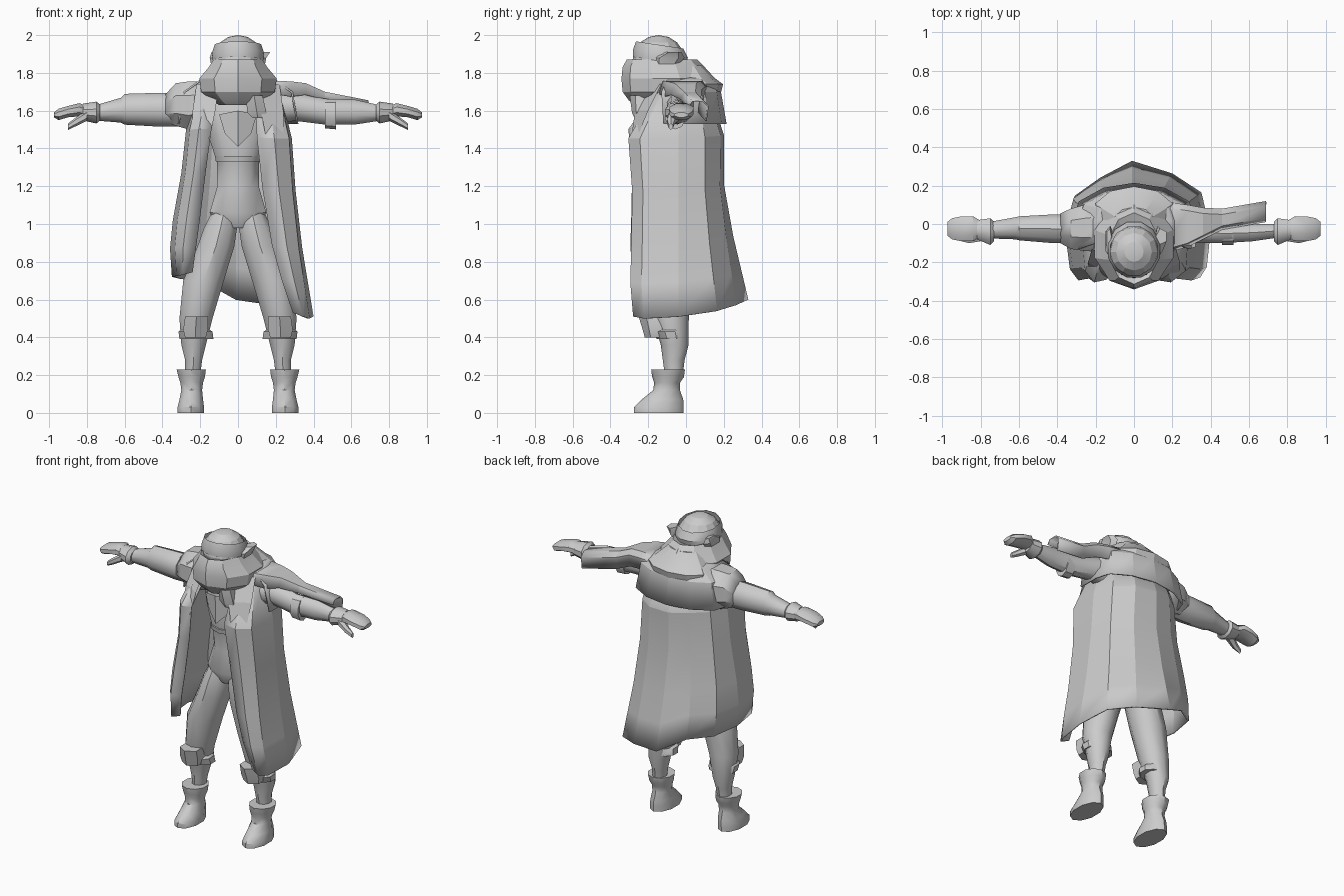
import bpy, bmesh, math
from mathutils import Vector

cube = bpy.data.objects.get("Cube")
if cube:
    bpy.data.objects.remove(cube, do_unlink=True)

grey = bpy.data.materials.new("plain grey")
grey.use_nodes = True
grey.diffuse_color = (.6, .6, .6, 1)
grey.node_tree.nodes["Principled BSDF"].inputs["Base Color"].default_value = grey.diffuse_color


def make_object(name, bm, smooth_angle):
    bmesh.ops.recalc_face_normals(bm, faces=bm.faces)
    mesh = bpy.data.meshes.new(name)
    bm.to_mesh(mesh)
    bm.free()
    mesh.materials.append(grey)
    obj = bpy.data.objects.new(name, mesh)
    bpy.context.collection.objects.link(obj)
    bpy.ops.object.select_all(action='DESELECT')
    bpy.context.view_layer.objects.active = obj
    obj.select_set(True)
    bpy.ops.object.shade_smooth_by_angle(angle=math.radians(smooth_angle))
    return obj


def bridge(name, rows, closed=False, capped=False, smooth_angle=12):
    """Skin rows of points that all have the same length."""
    bm = bmesh.new()
    rings = [[bm.verts.new(point) for point in row] for row in rows]
    count = len(rings[0])
    for low, high in zip(rings, rings[1:]):
        for i in range(count if closed else count - 1):
            j = (i + 1) % count
            bm.faces.new((low[i], low[j], high[j], high[i]))
    if capped:
        bm.faces.new(rings[0])
        bm.faces.new(rings[-1])
    return make_object(name, bm, smooth_angle)


def loft(name, sections, axis="z", side=1, sides=10, capped=True, smooth_angle=38):
    """Each section is position, then the two extents across the axis."""
    rows = []
    for pos, u_min, u_max, v_min, v_max in sections:
        row = []
        for i in range(sides):
            turn = math.tau * (i + .5) / sides
            grow = 1 / math.cos(math.pi / sides)
            u = (u_min + u_max) / 2 + (u_max - u_min) / 2 * grow * math.cos(turn)
            v = (v_min + v_max) / 2 + (v_max - v_min) / 2 * grow * math.sin(turn)
            row.append((side * u, v, pos) if axis == "z" else (side * pos, u, v))
        rows.append(row)
    return bridge(name, rows, closed=True, capped=capped, smooth_angle=smooth_angle)


def thicken(obj, amount):
    solid = obj.modifiers.new("thickness", 'SOLIDIFY')
    solid.thickness = amount
    solid.offset = -1


# Torso with belt
loft("torso", [(.98, -.1, .1, -.14, .02), (1.06, -.15, .15, -.18, .05),
               (1.2, -.11, .11, -.16, .03), (1.32, -.11, .11, -.18, .04),
               (1.48, -.16, .16, -.2, .08), (1.64, -.2, .2, -.16, .09),
               (1.74, -.1, .1, -.14, .06)])
loft("belt", [(1.33, -.117, .117, -.19, .05), (1.36, -.122, .122, -.195, .06)])

# Pointed neckerchief on the chest
bridge("chest_kerchief", [[(-.1, -.2, 1.58), (0, -.24, 1.6), (.1, -.2, 1.58)],
                          [(-.07, -.205, 1.48), (0, -.235, 1.41), (.07, -.205, 1.48)]])

for side, label in ((1, "left"), (-1, "right")):
    # Leg, knee pad and boot
    loft(label + "_leg", [(.2, .2, .28, -.11, -.02), (.28, .19, .28, -.12, -.01),
                          (.36, .17, .3, -.13, .01), (.5, .135, .31, -.17, .01),
                          (.7, .075, .29, -.19, .02), (.88, .02, .215, -.185, .04),
                          (.98, .005, .18, -.175, .04), (1.06, .01, .14, -.15, .03)], side=side)
    loft(label + "_knee_band", [(.39, .13, .31, -.15, .0), (.43, .135, .315, -.17, .0),
                                (.44, .15, .305, -.16, .0)], side=side)
    loft(label + "_knee_pad", [(.4, .17, .28, -.21, -.1), (.44, .16, .29, -.22, -.1),
                               (.51, .16, .28, -.24, -.1)], side=side, sides=6)
    loft(label + "_boot", [(0, .18, .32, -.27, -.02), (.03, .18, .32, -.27, -.02),
                           (.07, .185, .31, -.23, -.02), (.12, .19, .3, -.17, -.035),
                           (.16, .185, .305, -.165, -.035), (.19, .175, .315, -.175, -.015),
                           (.23, .17, .325, -.18, -.01)], side=side)

    # Glove: cuff, palm, fingers, thumb
    loft(label + "_cuff", [(.73, -.09, .01, 1.55, 1.63), (.75, -.11, .03, 1.535, 1.645),
                           (.82, -.08, .02, 1.55, 1.635)], "x", side)
    loft(label + "_hand", [(.79, -.06, .01, 1.56, 1.62), (.84, -.09, .04, 1.57, 1.64),
                           (.9, -.09, .04, 1.565, 1.625), (.95, -.08, .03, 1.55, 1.61),
                           (.975, -.06, .01, 1.565, 1.59)], "x", side, sides=8)
    loft(label + "_thumb", [(.8, -.09, -.03, 1.55, 1.6), (.86, -.1, -.06, 1.52, 1.56),
                            (.9, -.09, -.07, 1.5, 1.53)], "x", side, sides=6)

# Right arm in its coat sleeve
loft("right_arm", [(.2, -.1, .05, 1.52, 1.69), (.42, -.1, .05, 1.52, 1.69),
                   (.6, -.085, .04, 1.53, 1.685), (.62, -.08, .035, 1.54, 1.665),
                   (.76, -.075, .01, 1.55, 1.625)], "x", -1)
cap = loft("right_shoulder_cap", [(.14, -.15, .12, 1.54, 1.755), (.26, -.14, .1, 1.5, 1.755),
                                  (.33, -.13, .08, 1.52, 1.745), (.385, -.1, .055, 1.54, 1.685)],
           "x", -1, sides=8, capped=False)
thicken(cap, .01)

# Left arm beside an empty sleeve that drapes from the shoulder
loft("left_arm", [(.14, -.12, .06, 1.52, 1.7), (.3, -.1, .04, 1.55, 1.695), (.46, -.1, .0, 1.53, 1.66),
                  (.62, -.09, .0, 1.53, 1.655), (.76, -.07, .0, 1.55, 1.625)], "x")
loft("left_elbow_band", [(.46, -.11, .0, 1.51, 1.655), (.52, -.11, .0, 1.505, 1.655)], "x")
sleeve = bridge("empty_sleeve", [[(x, front, top - drop), (x, front + .02, top), (x, back - .03, top),
                                  (x, back, top - .03), (x, back - .01, top - .11)]
                                 for x, front, back, top, drop in
                                 ((.14, -.16, .12, 1.76, .06), (.28, -.12, .1, 1.755, .08),
                                  (.36, -.08, .085, 1.745, .06), (.46, -.03, .08, 1.7, .04),
                                  (.69, .01, .12, 1.655, .03))])
thicken(sleeve, .008)


def coat_row(right, left, y_front, y_back, corner, heights):
    """Open row from the right front edge round the back to the left front edge."""
    (r_in, r_out), (l_in, l_out) = right, left
    plan = [(r_in, y_front * .95), ((r_in + r_out) / 2, y_front), (r_out * .93, y_front * .8),
            (r_out, -.04), (r_out * .88, y_back * .45), (r_out * .5, y_back * corner * .92), (-.01, y_back),
            (l_out * .5, y_back * corner), (l_out * .88, y_back * .5), (l_out, -.04),
            (l_out * .95, y_front * .8), ((l_in + l_out) / 2, y_front), (l_in, y_front * .95)]
    return [(x, y, z) for (x, y), z in zip(plan, heights)]


# Long open coat; the hem falls from the right side to the left
hem = [.745, .73, .725, .72, .71, .69, .6, .57, .54, .51, .5, .51, .53]
shape = [(0, (-.11, -.22), (.09, .22), -.15, .12, .9),
         (.22, (-.14, -.275), (.1, .285), -.305, .2, .92),
         (.45, (-.17, -.3), (.13, .305), -.285, .2, .9),
         (.7, (-.2, -.345), (.18, .34), -.29, .25, .86),
         (.85, (-.22, -.36), (.23, .37), -.295, .29, .83),
         (1, (-.24, -.35), (.29, .4), -.28, .33, .8)]
rows = [coat_row(r, l, front, back, corner, [1.72 + (low - 1.72) * drop for low in hem])
        for drop, r, l, front, back, corner in shape]
thicken(bridge("long_coat", rows), .01)

# Short cape over the shoulders and back
cape_shape = [(1.79, .12, -.08, .1), (1.765, .2, -.1, .15), (1.7, .29, -.13, .185), (1.53, .32, -.12, .215)]
cape = []
for z, half, y_side, y_back in cape_shape:
    across = ((-1, y_side), (-1, .02), (-.9, y_back * .55), (-.5, y_back * .88), (0, y_back))
    half_row = [(half * f, y, z) for f, y in across]
    cape.append(half_row + [(-x, y, h) for x, y, h in reversed(half_row[:-1])])
thicken(bridge("shoulder_cape", cape), .01)

# Lapels running down from the neck
for side, label in ((1, "left"), (-1, "right")):
    bridge(label + "_lapel", [[(side * .1, -.19, 1.74), (side * .22, -.13, 1.74)],
                              [(side * .12, -.27, 1.6), (side * .24, -.2, 1.6)],
                              [(side * .15, -.29, 1.45), (side * .24, -.25, 1.48)]])

# Head, with cap band and ear flaps
bm = bmesh.new()
bmesh.ops.create_uvsphere(bm, u_segments=12, v_segments=8, radius=.13)
for vert in bm.verts:
    vert.co = Vector((vert.co.x * 1.02, vert.co.y * 1.06 - .145, vert.co.z + 1.87))
make_object("head", bm, 20)
band = loft("cap_band", [(1.86, -.134, .134, -.28, .0), (1.9, -.137, .137, -.28, .01),
                         (1.945, -.122, .122, -.265, -.015)], sides=12, capped=False)
for vert in band.data.vertices:
    vert.co.z -= (vert.co.y + .12) * .15
for side, label in ((1, "left"), (-1, "right")):
    loft(label + "_ear_flap", [(1.83, .1, .14, -.16, -.06), (1.88, .11, .15, -.16, -.02),
                               (1.91, .12, .17 if side > 0 else .14, -.1, -.03)], side=side, sides=5)

# Big wrapped scarf, its back roll and hanging end
loft("scarf", [(1.63, -.1, .1, -.27, -.04), (1.655, -.14, .14, -.295, .02),
               (1.7, -.195, .195, -.325, .09), (1.77, -.205, .205, -.33, .12),
               (1.83, -.155, .155, -.325, .09), (1.87, -.13, .13, -.305, .05),
               (1.85, -.11, .11, -.27, .0)], smooth_angle=20)
loft("scarf_back_roll", [(1.66, -.2, .2, -.05, .17), (1.74, -.2, .2, -.05, .19),
                         (1.77, -.17, .17, -.05, .15), (1.84, -.1, .1, -.05, .085)], smooth_angle=20)
loft("scarf_end", [(1.56, .08, .13, -.27, -.23), (1.59, .05, .15, -.28, -.2),
                   (1.68, .04, .13, -.29, -.19)], sides=6)
